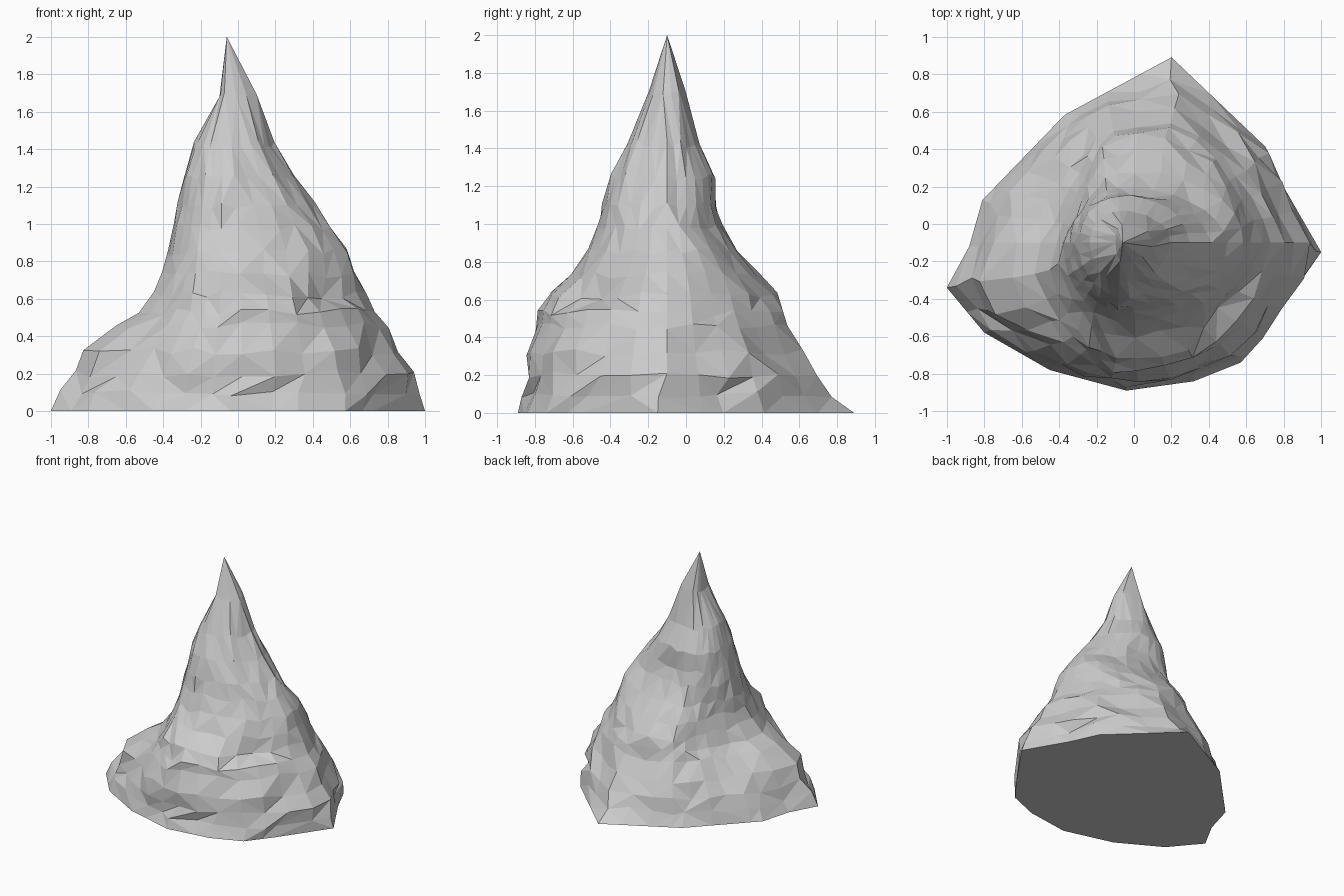
import bpy, bmesh, math, random
from mathutils import Vector

random.seed(4)
default_cube = bpy.data.objects.get("Cube")
if default_cube:
    bpy.data.objects.remove(default_cube, do_unlink=True)

SEGMENTS = 30
PEAK = Vector((-.06, -.1))
PEAK_HEIGHT = 2

# Footprint of the mountain on the ground, counter-clockwise
FOOTPRINT = [Vector(p) for p in (
    (1, -.15), (.8, .2), (.7, .42), (.2, .9), (-.37, .59), (-.81, .13), (-.88, -.12),
    (-1, -.34), (-.8, -.58), (-.45, -.78), (-.04, -.89), (.32, -.84), (.57, -.74), (.72, -.55))]

# Contour rings: height, then reach towards -x, +x, -y, +y
CONTOURS = (
    (0, -1, 1, -.89, .89), (.1, -.93, .99, -.86, .79), (.2, -.83, .95, -.85, .71),
    (.32, -.7, .87, -.83, .63), (.46, -.56, .79, -.79, .54), (.53, -.49, .74, -.77, .51),
    (.62, -.44, .68, -.73, .47), (.73, -.4, .63, -.6, .39), (.85, -.37, .59, -.52, .28),
    (.98, -.35, .49, -.47, .2), (1.1, -.32, .41, -.44, .16), (1.25, -.29, .3, -.39, .15),
    (1.42, -.24, .19, -.31, .07), (1.7, -.1, .1, -.2, .0))

# Ledges and hollows: direction, height, angular width, vertical width, push
LEDGES = (
    (-2.9, .36, .4, .16, .12), (-.75, .38, .4, .08, .02),
    (-.65, .64, .25, .08, -.06), (2.4, .72, .5, .25, -.05))


def footprint_reach(direction):
    """Distance from the peak axis to the footprint edge along a direction."""
    for a, b in zip(FOOTPRINT, FOOTPRINT[1:] + FOOTPRINT[:1]):
        edge = b - a
        cross = direction.cross(edge)
        if abs(cross) < 1e-6:
            continue
        reach = (a - PEAK).cross(edge) / cross
        along = (a - PEAK).cross(direction) / cross
        if reach > 0 and -1e-6 <= along <= 1 + 1e-6:
            return reach
    return 1


def stretch(value, low, high, new_low, new_high):
    """Scale each side of zero so that the extremes land on the wanted reach."""
    return value * (new_high / high if value > 0 else new_low / low)


def ledge_push(angle, height):
    total = 0
    for direction, level, spread, depth, push in LEDGES:
        turn = math.remainder(angle - direction, math.tau)
        total += push * math.exp(-(turn / spread) ** 4 - ((height - level) / depth) ** 4)
    return total


def contour_points(height, west, east, south, north):
    """One ring, changing from the footprint shape to a rounder one with height."""
    west, east = west - PEAK.x, east - PEAK.x
    south, north = south - PEAK.y, north - PEAK.y
    roundness = min(1, height / .9)
    corners = [p - PEAK for p in FOOTPRINT]
    corner_angles = [math.atan2(c.y, c.x) for c in corners]
    flat = []
    for i in range(SEGMENTS):
        angle = math.tau * i / SEGMENTS
        if height < .15:
            # Snap the nearest low vertices to the footprint corners
            for a in corner_angles:
                if abs(math.remainder(a - angle, math.tau)) < math.pi / SEGMENTS:
                    angle = a
                    break
        way = Vector((math.cos(angle), math.sin(angle)))
        oval = Vector((way.x * (east if way.x > 0 else -west),
                       way.y * (north if way.y > 0 else -south)))
        flat.append((way * footprint_reach(way)).lerp(oval, roundness))
    xs, ys = [p.x for p in flat], [p.y for p in flat]
    ring = []
    for p in flat:
        q = Vector((stretch(p.x, min(xs), max(xs), west, east),
                    stretch(p.y, min(ys), max(ys), south, north)))
        z = height
        if height > 0:
            q += q.normalized() * ledge_push(math.atan2(q.y, q.x), height)
            # Rough rock
            q *= random.uniform(.97, 1.025)
            z += random.uniform(-.02, .02)
        ring.append((q.x + PEAK.x, q.y + PEAK.y, z))
    return ring


# Mountain body: stacked contours closed by a pointed summit and a flat underside
bm = bmesh.new()
rings = [[bm.verts.new(p) for p in contour_points(*row)] for row in CONTOURS]
bm.faces.new(reversed(rings[0]))
summit = bm.verts.new((*PEAK, PEAK_HEIGHT))
for i in range(SEGMENTS):
    j = (i + 1) % SEGMENTS
    for lower, upper in zip(rings, rings[1:]):
        a, b, c, d = lower[i], lower[j], upper[j], upper[i]
        halves = ((a, b, c), (a, c, d)) if random.random() < .5 else ((a, b, d), (b, c, d))
        for half in halves:
            bm.faces.new(half)
    bm.faces.new((rings[-1][i], rings[-1][j], summit))

# Merge the thin slivers near the summit into broader facets
narrow = [v for ring in rings[-4:] for v in ring]
bmesh.ops.remove_doubles(bm, verts=narrow, dist=.035)
bmesh.ops.recalc_face_normals(bm, faces=bm.faces)

mesh = bpy.data.meshes.new("mountain")
bm.to_mesh(mesh)
bm.free()
mountain = bpy.data.objects.new("mountain", mesh)
bpy.context.collection.objects.link(mountain)

# Plain grey rock
rock = bpy.data.materials.new("grey rock")
rock.use_nodes = True
grey = (.6, .6, .6, 1)
rock.diffuse_color = grey
rock.node_tree.nodes["Principled BSDF"].inputs["Base Color"].default_value = grey
mesh.materials.append(rock)
